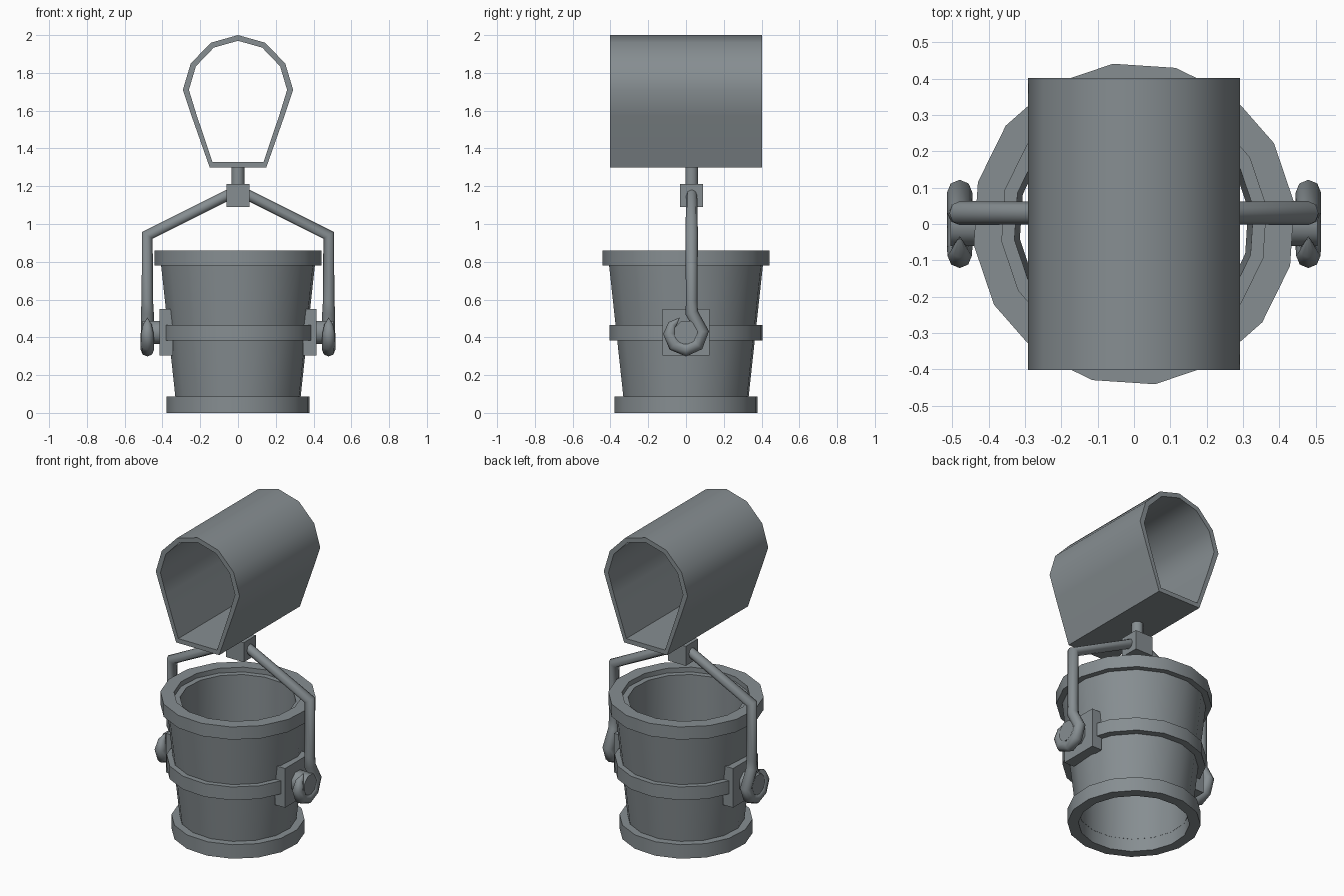
import bpy, bmesh
from math import sin, cos, pi, radians

if "Cube" in bpy.data.objects:
    bpy.data.objects.remove(bpy.data.objects["Cube"])

metal = bpy.data.materials.new("dark_grey")
metal.diffuse_color = (0.24, 0.27, 0.285, 1)
metal.use_nodes = True
metal.node_tree.nodes["Principled BSDF"].inputs["Base Color"].default_value = metal.diffuse_color


def make(name, verts, faces, angle=40):
    me = bpy.data.meshes.new(name)
    me.from_pydata(verts, [], faces)
    bm = bmesh.new()
    bm.from_mesh(me)
    bmesh.ops.recalc_face_normals(bm, faces=bm.faces)
    bm.to_mesh(me)
    bm.free()
    me.materials.append(metal)
    ob = bpy.data.objects.new(name, me)
    bpy.context.collection.objects.link(ob)
    bpy.ops.object.select_all(action='DESELECT')
    ob.select_set(True)
    bpy.context.view_layer.objects.active = ob
    bpy.ops.object.shade_smooth_by_angle(angle=radians(angle))
    return ob


def lathe(name, profile, sides=16, turn=7.5):
    """Spin a closed (radius, z) profile around the z axis."""
    n = len(profile)
    verts = []
    for i in range(sides):
        a = radians(turn) + 2 * pi * i / sides
        verts += [(r * cos(a), r * sin(a), z) for r, z in profile]
    faces = [(i * n + j, i * n + (j + 1) % n,
              (i + 1) % sides * n + (j + 1) % n, (i + 1) % sides * n + j)
             for i in range(sides) for j in range(n)]
    return make(name, verts, faces)


def box(name, lo, hi):
    v = [(x, y, z) for x in (lo[0], hi[0]) for y in (lo[1], hi[1]) for z in (lo[2], hi[2])]
    f = [(0, 1, 3, 2), (4, 6, 7, 5), (0, 4, 5, 1), (2, 3, 7, 6), (0, 2, 6, 4), (1, 5, 7, 3)]
    return make(name, v, f)


def prism(name, centre, axis, r, length, sides=8):
    """Cylinder along x or z, starting at centre."""
    verts = []
    for t in (0, length):
        for i in range(sides):
            a = 2 * pi * (i + 0.5) / sides
            u, w = r * cos(a), r * sin(a)
            d = (t, u, w) if axis == 'x' else (u, w, t)
            verts.append(tuple(c + e for c, e in zip(centre, d)))
    faces = [(i, (i + 1) % sides, sides + (i + 1) % sides, sides + i) for i in range(sides)]
    faces += [tuple(range(sides)), tuple(range(sides, 2 * sides))]
    return make(name, verts, faces, 50)


def rod(name, points, depth):
    """Eight-sided rod through (x, y, z, thickness) points."""
    cu = bpy.data.curves.new(name, 'CURVE')
    cu.dimensions = '3D'
    cu.bevel_depth = depth
    cu.bevel_resolution = 2
    cu.use_fill_caps = True
    cu.materials.append(metal)
    sp = cu.splines.new('POLY')
    sp.points.add(len(points) - 1)
    for p, (x, y, z, k) in zip(sp.points, points):
        p.co = (x, y, z, 1)
        p.radius = k
    sp.use_smooth = True
    ob = bpy.data.objects.new(name, cu)
    bpy.context.collection.objects.link(ob)


# Bucket: tapered open wall with three hoops
lathe("bucket_wall", [(0.334, 0.08), (0.416, 0.83), (0.332, 0.83), (0.317, 0.08)])
lathe("top_rim", [(0.445, 0.78), (0.445, 0.86), (0.367, 0.86), (0.367, 0.78)])
lathe("middle_hoop", [(0.409, 0.382), (0.409, 0.465), (0.36, 0.465), (0.36, 0.382)])
lathe("bottom_hoop", [(0.381, 0), (0.381, 0.088), (0.318, 0.088), (0.318, 0)])

# Side plates, pivot bolts, hooked handle arms
for s, side in ((-1, "left"), (1, "right")):
    box(side + "_plate", (min(s * 0.345, s * 0.415), -0.124, 0.303),
        (max(s * 0.345, s * 0.415), 0.124, 0.55))
    prism(side + "_bolt", (s * 0.38, 0, 0.425), 'x', 0.066, s * 0.125)
    x = s * 0.48
    path = [(s * 0.03, 0.03, 1.165, 1), (x, 0.03, 0.94, 1.14),
            (x, 0.03, 0.59, 1.05), (x, 0.03, 0.53, 1.18)]
    hook = [(0.087, 0.43, 1.2), (0.06, 0.362, 1.22), (0, 0.334, 1.22),
            (-0.062, 0.36, 1.22), (-0.088, 0.42, 1.15), (-0.072, 0.468, 0.8), (-0.035, 0.503, 0.05)]
    rod(side + "_handle_arm", path + [(x, y, z, k) for y, z, k in hook], 0.029)

# Swivel block and post
box("swivel_block", (-0.062, -0.031, 1.09), (0.062, 0.091, 1.213))
prism("swivel_post", (0, 0.03, 1.2), 'z', 0.036, 0.11)

# Grip sleeve: arched hollow section swept front to back
outer = [(0.15, 1.30), (0.245, 1.57), (0.292, 1.71), (0.25, 1.85), (0.143, 1.96), (0, 2.0)]
inner = [(0.135, 1.328), (0.22, 1.58), (0.26, 1.71), (0.223, 1.835), (0.128, 1.934), (0, 1.97)]
loops = [h + [(-x, z) for x, z in h[-2::-1]] for h in (outer, inner)]
n = len(loops[0])
verts = [(x, y, z) for y in (-0.402, 0.402) for lp in loops for x, z in lp]
faces = []
for i in range(n):
    j = (i + 1) % n
    ring = [0, 2 * n, 3 * n, n]
    for a, b in zip(ring, ring[1:] + ring[:1]):
        faces.append((a + i, a + j, b + j, b + i))
make("grip_sleeve", verts, faces)
